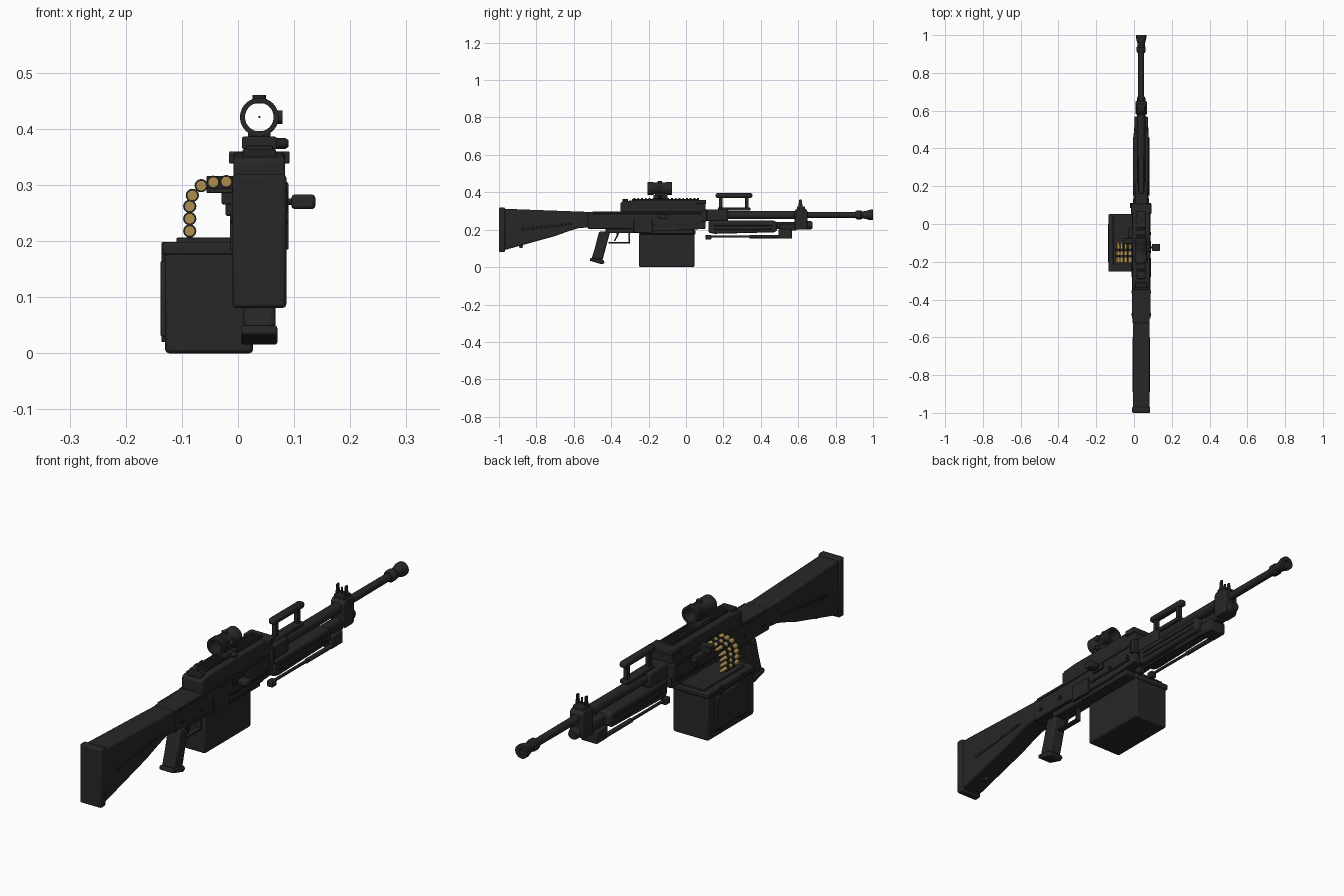
import bpy, bmesh, math
from mathutils import Vector, Matrix

CX = 0.038  # centre line of the main assembly


def material(name, rgb):
    m = bpy.data.materials.new(name)
    m.diffuse_color = (*rgb, 1)
    return m


BLACK = material("matte_black", (0.020, 0.020, 0.021))
DARK = material("dark_metal", (0.015, 0.015, 0.016))
BRASS = material("brass", (0.42, 0.27, 0.075))


def finish(name, bm, mat, bevel=0.0):
    bmesh.ops.recalc_face_normals(bm, faces=bm.faces)
    me = bpy.data.meshes.new(name)
    bm.to_mesh(me)
    bm.free()
    ob = bpy.data.objects.new(name, me)
    bpy.context.collection.objects.link(ob)
    me.materials.append(mat)
    if bevel:
        b = ob.modifiers.new("bevel", 'BEVEL')
        b.width, b.segments, b.limit_method = bevel, 2, 'ANGLE'
    bpy.ops.object.select_all(action='DESELECT')
    bpy.context.view_layer.objects.active = ob
    ob.select_set(True)
    bpy.ops.object.shade_smooth_by_angle(angle=math.radians(35))
    return ob


def box(name, x, y, z, bevel=0.003, mat=BLACK):
    """Box from (min, max) pairs."""
    bm = bmesh.new()
    bmesh.ops.create_cube(bm, size=1)
    for v in bm.verts:
        v.co = [(a + b) / 2 + c * (b - a) for (a, b), c in zip((x, y, z), v.co)]
    return finish(name, bm, mat, bevel)


def prof(name, pts, x, bevel=0.003, mat=BLACK):
    """Side outline of (y, z) points extruded across x."""
    bm = bmesh.new()
    f = bm.faces.new([bm.verts.new((x[0], p, q)) for p, q in pts])
    r = bmesh.ops.extrude_face_region(bm, geom=[f])
    for v in r['geom']:
        if isinstance(v, bmesh.types.BMVert):
            v.co.x = x[1]
    return finish(name, bm, mat, bevel)


def lathe(name, pts, centre, axis='Y', mat=BLACK, seg=24, closed=False):
    """Turned part: (position, radius) points around an axis through centre."""
    bm = bmesh.new()
    rings = []
    for t, r in pts:
        ring = []
        for i in range(seg):
            a = 2 * math.pi * i / seg
            c, s = r * math.cos(a), r * math.sin(a)
            d = {'X': (t, c, s), 'Y': (c, t, s), 'Z': (c, s, t)}[axis]
            ring.append(bm.verts.new(Vector(centre) + Vector(d)))
        rings.append(ring)
    pairs = list(zip(rings, rings[1:]))
    if closed:
        pairs.append((rings[-1], rings[0]))
    else:
        bm.faces.new(rings[0])
        bm.faces.new(rings[-1])
    for a, b in pairs:
        for i in range(seg):
            j = (i + 1) % seg
            bm.faces.new((a[i], a[j], b[j], b[i]))
    return finish(name, bm, mat)


def rod(name, y, r, x, z, mat=BLACK, seg=24):
    return lathe(name, [(y[0], r), (y[1], r)], (x, 0, z), 'Y', mat, seg)


def mid(w):
    return (CX - w, CX + w)


# Stock and butt plate
prof("stock", [(-0.975, 0.312), (-0.52, 0.295), (-0.52, 0.213), (-0.575, 0.208),
               (-0.62, 0.195), (-0.70, 0.166), (-0.975, 0.09)], mid(0.044), 0.006)
box("butt_plate", mid(0.048), (-1.0, -0.968), (0.081, 0.319), 0.006)
prof("sling_loop", [(-0.895, 0.12), (-0.87, 0.12), (-0.875, 0.102), (-0.89, 0.102)], mid(0.01), 0.002)
for s in (-1, 1):
    prof("stock_rib", [(-0.89, 0.206), (-0.62, 0.235), (-0.60, 0.228), (-0.89, 0.194)],
         mid(0.044 + 0.003) if s > 0 else mid(0.046), 0.002, DARK)

# Receiver
prof("receiver", [(-0.525, 0.295), (0.105, 0.30), (0.105, 0.205), (-0.05, 0.195), (-0.28, 0.195),
                  (-0.30, 0.205), (-0.525, 0.205)], mid(0.045))
box("trigger_housing", mid(0.030), (-0.43, -0.23), (0.182, 0.21))
prof("feed_cover", [(-0.35, 0.29), (-0.35, 0.345), (-0.335, 0.352), (-0.27, 0.358), (0.105, 0.358),
                    (0.105, 0.29)], mid(0.046), 0.005)
box("cover_hinge", (-0.016, 0.092), (0.055, 0.108), (0.338, 0.36))
box("receiver_collar", (-0.022, 0.09), (0.085, 0.112), (0.245, 0.305))
box("cover_latch", mid(0.030), (-0.34, -0.31), (0.345, 0.364), 0.003, DARK)
for s in (-1, 1):
    x0 = CX + s * 0.046
    span = (x0 - 0.003, x0 + 0.003)
    box("side_rail", span, (-0.50, 0.08), (0.285, 0.296), 0.001)
    box("side_plate", (x0 - 0.006, x0 + 0.006), (-0.28, -0.18), (0.185, 0.253), 0.002)
    box("side_groove", span, (-0.17, 0.07), (0.222, 0.230), 0.001, DARK)
    for y in (-0.48, -0.36, -0.05, 0.06):
        lathe("pin", [(-0.006, 0.008), (0.006, 0.008)], (x0, y, 0.24), 'X', DARK, 12)

# Top rail
box("rail_base", mid(0.022), (-0.29, 0.07), (0.352, 0.363), 0.001)
for i in range(18):
    y = -0.28 + i * 0.02
    box("rail_tooth", mid(0.024), (y, y + 0.010), (0.36, 0.370), 0.001)

# Charging handle
lathe("handle_stem", [(0.08, 0.006), (0.10, 0.006)], (0, -0.125, 0.270), 'X', DARK, 12)
box("charging_handle", (0.095, 0.138), (-0.143, -0.105), (0.257, 0.283), 0.006)
box("handle_slide", (0.08, 0.089), (-0.155, -0.09), (0.256, 0.284), 0.002, DARK)

# Pistol grip, trigger and guard
prof("grip", [(-0.465, 0.19), (-0.405, 0.19), (-0.412, 0.165), (-0.447, 0.035), (-0.505, 0.045),
              (-0.485, 0.11)], mid(0.029), 0.008)
prof("grip_base", [(-0.512, 0.05), (-0.442, 0.038), (-0.435, 0.022), (-0.45, 0.015),
                   (-0.515, 0.034)], mid(0.032), 0.004)
box("guard_bottom", mid(0.011), (-0.415, -0.30), (0.126, 0.133), 0.001)
box("guard_front", mid(0.011), (-0.307, -0.30), (0.126, 0.19), 0.001)
prof("trigger", [(-0.37, 0.19), (-0.355, 0.19), (-0.364, 0.165), (-0.380, 0.138), (-0.386, 0.142),
                 (-0.373, 0.165)], mid(0.006), 0.001, DARK)

# Ammunition box
box("ammo_box", (-0.130, 0.027), (-0.25, 0.045), (0.0, 0.18), 0.007)
box("box_lid", (-0.135, 0.030), (-0.252, 0.052), (0.175, 0.198), 0.005)
box("lid_plate", (-0.110, 0.025), (-0.215, 0.045), (0.195, 0.206), 0.002)
box("box_mount", mid(0.035), (-0.24, 0.04), (0.178, 0.20), 0.003)
box("box_latch", (-0.138, -0.125), (-0.205, 0.0), (0.03, 0.165), 0.003)
for y in (-0.17, -0.035):
    box("box_strap", (-0.1365, -0.125), (y - 0.012, y + 0.012), (0.02, 0.198), 0.002, DARK)

# Belt of rounds: straight up from the box, quarter turn, then into the feed tray
path = [(-0.086, z) for z in (0.196, 0.218, 0.240, 0.262)]
for a in (27, 59, 90):
    t = math.radians(a)
    path.append((-0.044 - 0.042 * math.cos(t), 0.262 + 0.043 * math.sin(t)))
path.append((-0.021, 0.306))
for (xa, za) in path:
    lathe("round", [(-0.205, 0.0095), (-0.135, 0.0095), (-0.125, 0.007), (-0.105, 0.006), (-0.09, 0.002)],
          (xa, 0, za), 'Y', BRASS, 16)
    for y in (-0.170, -0.138):
        lathe("belt_link", [(y - 0.007, 0.0118), (y + 0.007, 0.0118)], (xa, 0, za), 'Y', DARK, 16)
box("feed_tray", (-0.056, -0.005), (-0.105, -0.075), (0.288, 0.316), 0.002)
box("feed_floor", (-0.056, -0.005), (-0.205, -0.08), (0.286, 0.294), 0.001)
box("feed_bracket", (-0.029, 0.0), (-0.20, -0.02), (0.265, 0.29), 0.003)

# Optic: mount, hollow tube, knobs and aiming dot
box("optic_mount", mid(0.031), (-0.175, -0.10), (0.364, 0.386), 0.003)
box("optic_neck", mid(0.020), (-0.165, -0.11), (0.38, 0.396), 0.003)
lathe("mount_screw", [(0.06, 0.010), (0.084, 0.010), (0.09, 0.006)], (0, -0.137, 0.374), 'X', DARK, 12)
lathe("optic_tube", [(-0.205, 0.0345), (-0.175, 0.0345), (-0.170, 0.031), (-0.110, 0.031), (-0.105, 0.0345),
                     (-0.076, 0.0345), (-0.076, 0.0255), (-0.205, 0.0255)], (CX, 0, 0.421), seg=32, closed=True)
lathe("top_knob", [(0.445, 0.012), (0.460, 0.012)], (CX, -0.14, 0), 'Z', BLACK, 16)
lathe("side_knob", [(0.064, 0.012), (0.079, 0.012)], (0, -0.14, 0.421), 'X', BLACK, 16)
rod("aiming_dot", (-0.141, -0.139), 0.002, CX, 0.421, DARK, 8)

# Barrel with flared muzzle
lathe("barrel", [(0.10, 0.022), (0.60, 0.022), (0.60, 0.0165), (0.92, 0.0155)], (CX, 0, 0.279))
lathe("muzzle", [(0.905, 0.019), (0.915, 0.024), (0.935, 0.024), (0.942, 0.019), (0.96, 0.021), (0.985, 0.028),
                 (1.0, 0.028), (1.0, 0.011), (0.93, 0.011), (0.93, 0.005)], (CX, 0, 0.279))
box("barrel_sleeve", mid(0.034), (0.10, 0.225), (0.246, 0.308), 0.008)

# Handguard and gas tube
prof("handguard", [(0.12, 0.248), (0.475, 0.248), (0.487, 0.238), (0.487, 0.195), (0.47, 0.186),
                   (0.15, 0.178), (0.12, 0.185)], mid(0.040), 0.010)
for s in (-1, 1):
    x0 = CX + s * 0.040
    for z in (0.203, 0.225):
        box("handguard_rib", (x0 - 0.003, x0 + 0.003), (0.15, 0.46), (z - 0.004, z + 0.004), 0.002, DARK)
rod("gas_tube", (0.47, 0.64), 0.019, CX, 0.222)
lathe("gas_plug", [(0.62, 0.023), (0.665, 0.023), (0.675, 0.018)], (CX, 0, 0.224), seg=16)

# Front sight
prof("sight_block", [(0.58, 0.30), (0.592, 0.312), (0.638, 0.312), (0.65, 0.30), (0.65, 0.21),
                     (0.64, 0.20), (0.59, 0.20), (0.58, 0.21)], mid(0.030), 0.004)
box("sight_base", mid(0.024), (0.593, 0.637), (0.308, 0.325))
for s in (-1, 1):
    x0 = CX + s * 0.019
    prof("sight_ear", [(0.60, 0.32), (0.624, 0.32), (0.618, 0.362), (0.606, 0.362)], (x0 - 0.003, x0 + 0.003), 0.001)
box("sight_post", mid(0.003), (0.608, 0.615), (0.32, 0.352), 0.001, DARK)

# Carry handle
box("carry_base", mid(0.018), (0.17, 0.345), (0.302, 0.318), 0.003)
for y in (0.185, 0.325):
    box("carry_post", mid(0.009), (y - 0.009, y + 0.009), (0.31, 0.375), 0.002)
box("carry_grip", mid(0.015), (0.158, 0.355), (0.370, 0.395), 0.009)

# Folded bipod
box("bipod_hinge", mid(0.036), (0.495, 0.568), (0.152, 0.203), 0.005)
box("bipod_bracket", mid(0.022), (0.50, 0.59), (0.195, 0.232), 0.003)
for s in (-1, 1):
    x0 = CX + s * 0.030
    rod("bipod_leg", (0.12, 0.51), 0.006, x0, 0.163, DARK, 12)
    rod("bipod_sleeve", (0.34, 0.51), 0.009, x0, 0.163, BLACK, 12)
    box("bipod_foot", (x0 - 0.012, x0 + 0.012), (0.105, 0.135), (0.147, 0.172), 0.003)
